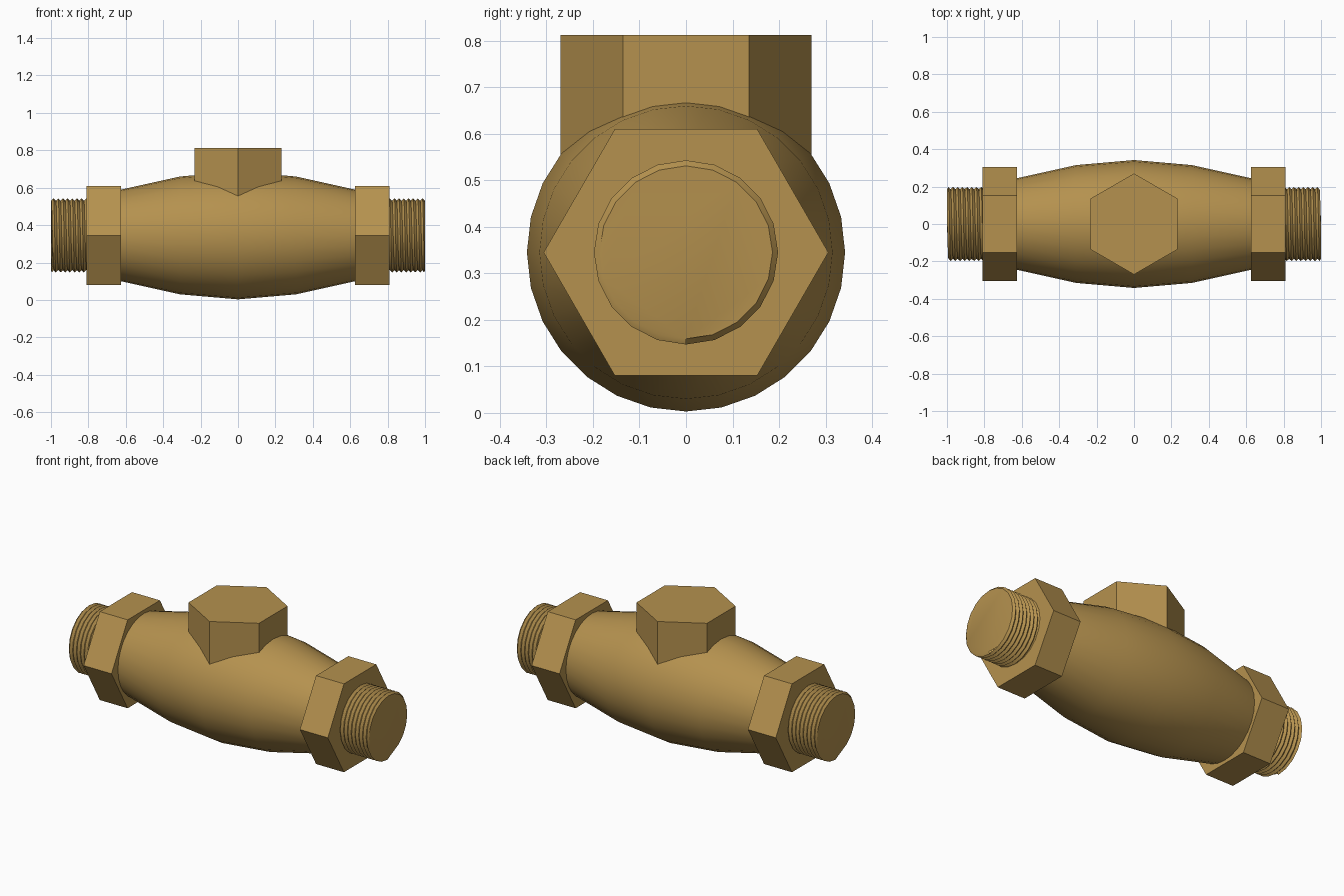
import bpy
import bmesh
from math import cos, sin, pi, tau, radians
from mathutils import Matrix

cube = bpy.data.objects.get("Cube")
if cube:
    bpy.data.objects.remove(cube)

AXIS_Z = 0.345

brass = bpy.data.materials.new("brass")
brass.use_nodes = True
color = (0.46, 0.285, 0.077, 1)
brass.diffuse_color = color
brass.node_tree.nodes["Principled BSDF"].inputs["Base Color"].default_value = color


def finish(name, bm, matrix=Matrix(), smooth=False):
    """Turn a bmesh into a named brass object."""
    bmesh.ops.transform(bm, matrix=matrix, verts=bm.verts)
    bmesh.ops.recalc_face_normals(bm, faces=bm.faces)
    mesh = bpy.data.meshes.new(name)
    bm.to_mesh(mesh)
    bm.free()
    mesh.materials.append(brass)
    obj = bpy.data.objects.new(name, mesh)
    bpy.context.collection.objects.link(obj)
    if smooth:
        bpy.ops.object.select_all(action='DESELECT')
        obj.select_set(True)
        bpy.context.view_layer.objects.active = obj
        bpy.ops.object.shade_smooth_by_angle(angle=radians(30))


def add_quad(bm, *verts):
    bm.faces.new(verts)


def barrel(profile, sides):
    """Revolve (x, radius) points about the x axis, with closed ends."""
    bm = bmesh.new()
    rings = [[bm.verts.new((x, r * cos(tau * i / sides), r * sin(tau * i / sides)))
              for i in range(sides)] for x, r in profile]
    for a, b in zip(rings, rings[1:]):
        for i in range(sides):
            j = (i + 1) % sides
            add_quad(bm, a[i], a[j], b[j], b[i])
    bm.faces.new(rings[0])
    bm.faces.new(rings[-1])
    return bm


def thread(start, end, root, crest, pitch, sides):
    """Right-handed helical thread about the x axis, capped at both ends."""
    bm = bmesh.new()
    count = int((end + pitch / 2 - start) / pitch * sides)

    def point(k, r, shift, limit):
        a = 1.5 * pi + tau * (k - count) / sides
        x = min(start + pitch * (k / sides + shift), limit)
        return bm.verts.new((x, r * cos(a), r * sin(a)))

    roots = [point(k, root, 0, end) for k in range(count + 1)]
    crests = [point(k, crest, 0.5, end - 0.006) for k in range(count + 1 - sides)]
    for k in range(count - sides):
        add_quad(bm, roots[k], roots[k + 1], crests[k + 1], crests[k])
        add_quad(bm, crests[k], crests[k + 1], roots[k + sides + 1], roots[k + sides])
    bm.faces.new(roots[:sides])
    bm.faces.new(roots[-sides:])
    return bm


# Bulging valve body
lift = Matrix.Translation((0, 0, AXIS_Z))
half = [(0.7, 0.225), (0.625, 0.245), (0.31, 0.315)]
profile = [(-x, r) for x, r in half] + [(0, 0.342)] + half[::-1]
finish("valve_body", barrel(profile, 28), lift, smooth=True)

# Hexagonal bonnet on top, sunk into the body
bm = bmesh.new()
bmesh.ops.create_cone(bm, cap_ends=True, segments=6, radius1=0.27, radius2=0.27, depth=0.412)
bmesh.ops.rotate(bm, verts=bm.verts, matrix=Matrix.Rotation(0, 3, 'Z'))
finish("top_hex_cap", bm, Matrix.Translation((0, 0, 0.606)))

# Hex nut and threaded spigot at each end
for side, turn in (("left", 0), ("right", pi)):
    place = lift @ Matrix.Rotation(turn, 4, 'Z')
    finish(side + "_hex_nut", barrel([(0.625, 0.306), (0.81, 0.306)], 6), place)
    finish(side + "_threaded_end", thread(0.78, 1.0, 0.186, 0.198, 0.025, 20),
           place, smooth=True)
